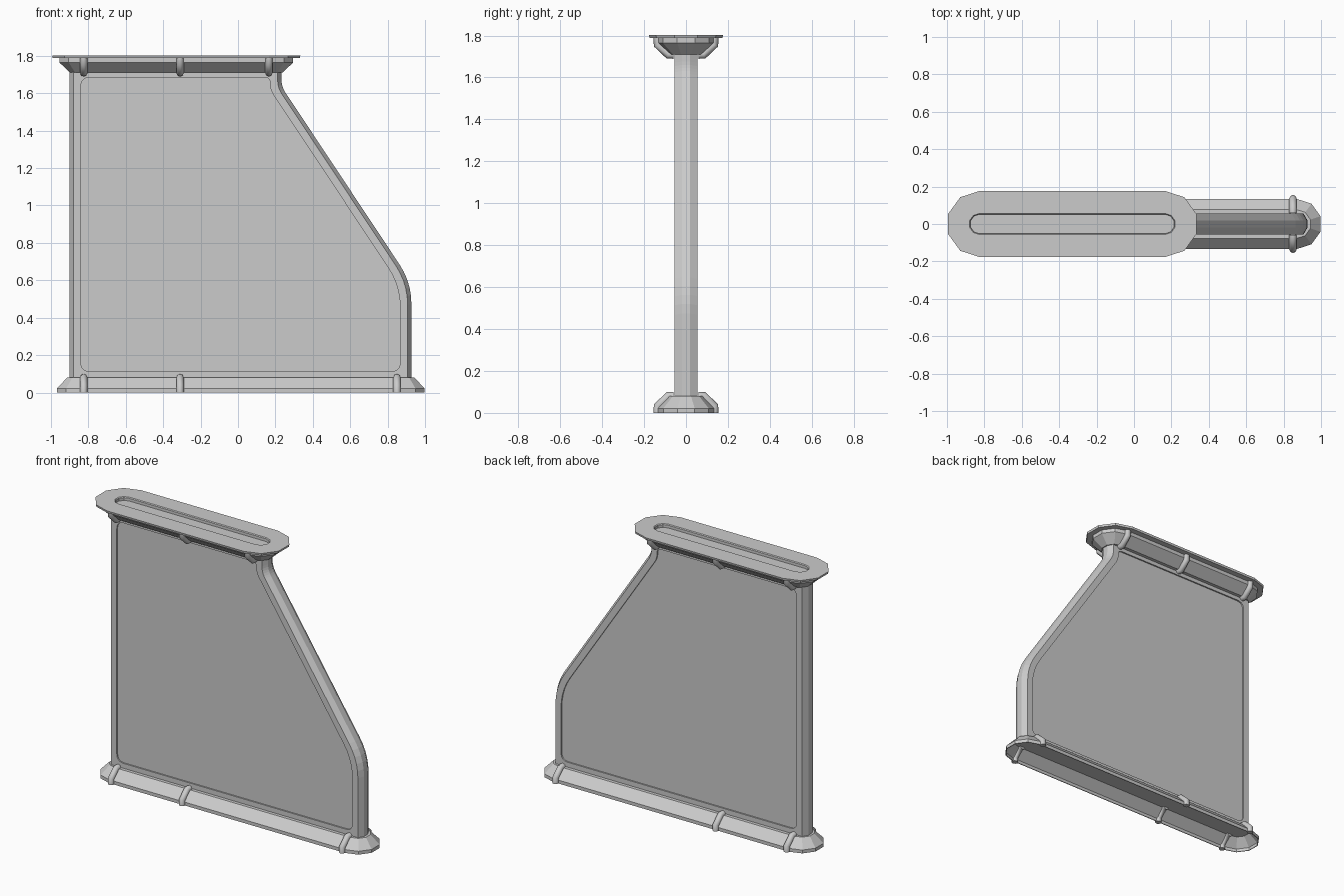
import bpy, bmesh, math
from mathutils import Vector

cube = bpy.data.objects.get("Cube")
if cube:
    bpy.data.objects.remove(cube)

# One plain grey for everything
grey = bpy.data.materials.new("light_grey")
grey.use_nodes = True
colour = (0.6, 0.6, 0.6, 1)
grey.diffuse_color = colour
grey.node_tree.nodes["Principled BSDF"].inputs["Base Color"].default_value = colour


def loft(name, rings, cap_start=True):
    """Skin a stack of equal-length rings and cap the ends."""
    bm = bmesh.new()
    loops = [[bm.verts.new(p) for p in ring] for ring in rings]
    for a, b in zip(loops, loops[1:]):
        for i in range(len(a)):
            j = (i + 1) % len(a)
            bm.faces.new((a[i], a[j], b[j], b[i]))
    bm.faces.new(loops[-1])
    if cap_start:
        bm.faces.new(loops[0][::-1])
        bmesh.ops.recalc_face_normals(bm, faces=bm.faces)
    mesh = bpy.data.meshes.new(name)
    bm.to_mesh(mesh)
    bm.free()
    mesh.materials.append(grey)
    obj = bpy.data.objects.new(name, mesh)
    bpy.context.collection.objects.link(obj)
    return obj


def stadium(x0, x1, r, z, n=5):
    """Long rounded ring with n facets at each end."""
    ring = []
    for cx, start in ((x1, -math.pi / 2), (x0, math.pi / 2)):
        for i in range(n + 1):
            a = start + math.pi * i / n
            ring.append((cx + r * math.cos(a), r * math.sin(a), z))
    return ring


def outline(d, y, bottom, top, cuts, n=5):
    """Wall outline inset by d, each corner rounded by its cut length."""
    left, right, upper = -0.90 + d, 0.927 - d, 0.232 - d

    def slope(x):
        return (1.098 - d - 0.833 * x) / 0.553

    corners = [Vector(p) for p in (
        (left, bottom), (right, bottom), (right, slope(right)),
        (upper, slope(upper)), (upper, top), (left, top))]
    ring = []
    for i, c in enumerate(corners):
        a = c + (corners[i - 1] - c).normalized() * cuts[i]
        b = c + (corners[(i + 1) % 6] - c).normalized() * cuts[i]
        for k in range(n + 1):
            t = k / n
            p = a.lerp(c, t).lerp(c.lerp(b, t), t)
            ring.append((p.x, y, p.y))
    return ring


# Wall: chamfered frame with a shallow recess on both sides
e = 0.001
frame_cuts = (e, e, 0.115, 0.04, e, e)
recess_cuts = (0.05, 0.05, 0.115, 0.03, 0.03, 0.05)


def frame(d, y):
    return outline(d, y, 0.075, 1.715, frame_cuts)


def recess(y):
    return outline(0.06, y, 0.112, 1.685, recess_cuts)


loft("wall", [recess(0.046), recess(0.055), frame(0.02, 0.055), frame(0, 0.02),
              frame(0, -0.02), frame(0.02, -0.055), recess(-0.055), recess(-0.046)])

# Base flange: hollow underneath
base = loft("base_flange", [stadium(-0.84, 0.87, r, z) for r, z in
                            ((0.134, 0), (0.134, 0.022), (0.077, 0.08))], cap_start=False)
shell = base.modifiers.new("shell", "SOLIDIFY")
shell.thickness = 0.005
shell.offset = -1

# Top flange, plate and slot in one skin
loft("top_plate", [stadium(-0.825, 0.165, r, z) for r, z in
                   ((0.077, 1.71), (0.137, 1.765), (0.137, 1.789), (0.174, 1.789),
                    (0.177, 1.803), (0.057, 1.803), (0.052, 1.798), (0.052, 1.78))])


def rib(name, x, flip):
    """Round rib bent over the flange, front and back."""
    path = ((0.135, 0), (0.135, 0.033), (0.085, 0.08), (0.06, 0.08))
    curve = bpy.data.curves.new(name, "CURVE")
    curve.dimensions = "3D"
    curve.bevel_depth = 0.02
    curve.bevel_resolution = 2
    curve.use_fill_caps = True
    for side in (-1, 1):
        line = curve.splines.new("POLY")
        line.points.add(len(path) - 1)
        for point, (y, z) in zip(line.points, path):
            point.co = (x, side * y, 1.789 - z if flip else z, 1)
    curve.materials.append(grey)
    obj = bpy.data.objects.new(name, curve)
    bpy.context.collection.objects.link(obj)


for x in (-0.825, -0.31, 0.85):
    rib("base_rib", x, False)
for x in (-0.825, -0.31, 0.165):
    rib("top_rib", x, True)
